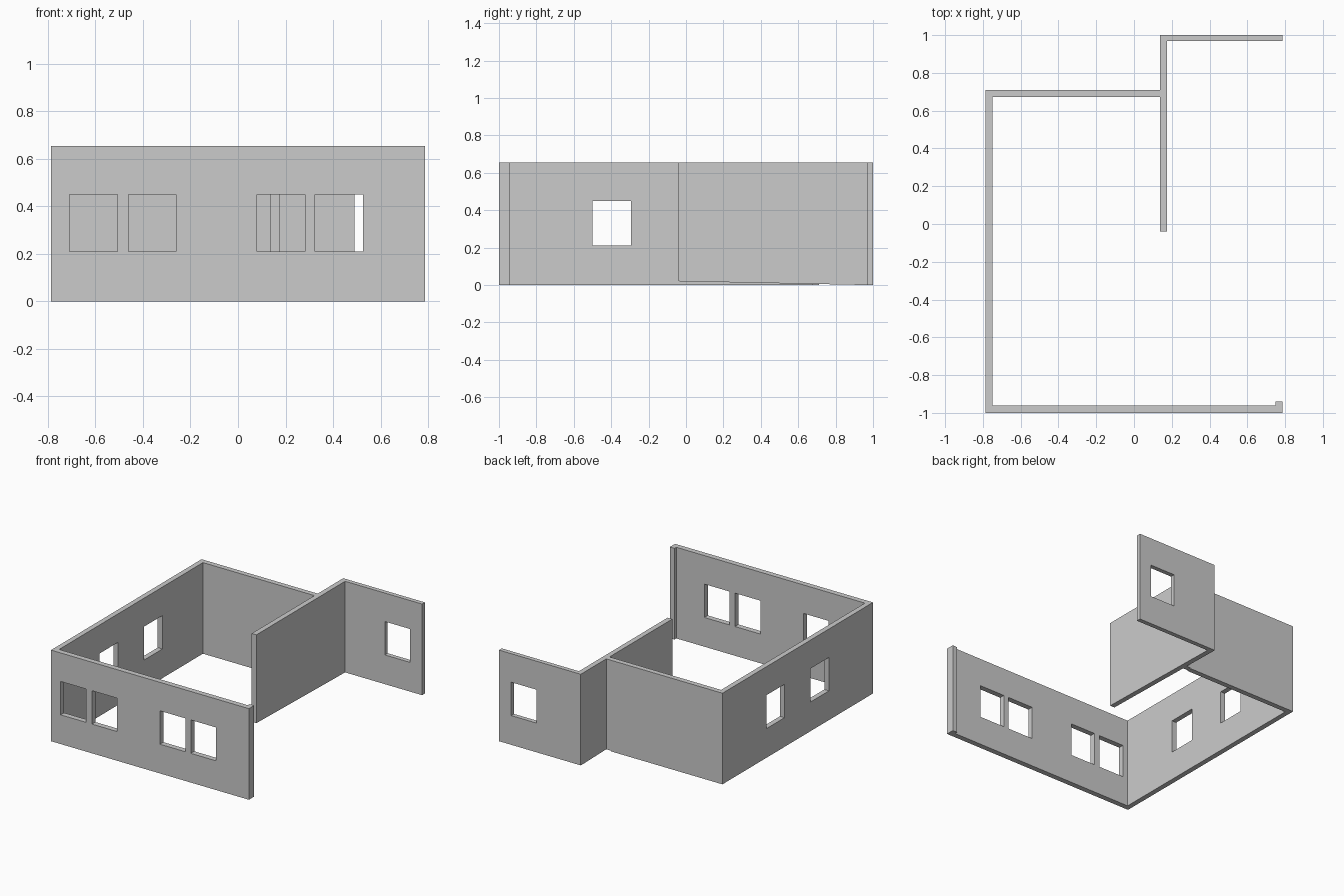
import bpy
import bmesh

if "Cube" in bpy.data.objects:
    bpy.data.objects.remove(bpy.data.objects["Cube"])

H = 0.655                 # wall height
SILL, HEAD = 0.21, 0.45   # window bottom and top
L, R = -0.787, 0.787      # outer left and right
T = 0.037                 # wall thickness


def add_prism(bm, points, direction):
    """Close a planar outline into a solid by extruding it."""
    face = bm.faces.new([bm.verts.new(p) for p in points])
    out = bmesh.ops.extrude_face_region(bm, geom=[face])
    moved = [g for g in out["geom"] if isinstance(g, bmesh.types.BMVert)]
    bmesh.ops.translate(bm, verts=moved, vec=direction)


def make_object(name, bm):
    bmesh.ops.recalc_face_normals(bm, faces=bm.faces)
    mesh = bpy.data.meshes.new(name)
    bm.to_mesh(mesh)
    bm.free()
    obj = bpy.data.objects.new(name, mesh)
    bpy.context.collection.objects.link(obj)
    return obj


# Wall footprint: front wall, left wall, rear wall, partition, rear right wall
plan = [
    (L, -1), (R, -1), (R, -0.94), (R - T, -0.94), (R - T, -0.961),
    (L + T, -0.961), (L + T, 0.673), (0.137, 0.673), (0.137, -0.04),
    (0.174, -0.04), (0.174, 0.968), (R, 0.968), (R, 1), (0.137, 1),
    (0.137, 0.71), (L, 0.71),
]
bm = bmesh.new()
add_prism(bm, [(x, y, 0) for x, y in plan], (0, 0, H))
walls = make_object("house_walls", bm)

# Window openings as x range, y range
openings = [(a, b, -1.05, -0.91) for a, b in
            ((-0.71, -0.508), (-0.462, -0.262), (0.08, 0.283), (0.325, 0.527))]
openings += [(L - 0.05, L + 0.09, a, b) for a, b in ((-0.5, -0.293), (0.005, 0.212))]
openings += [(0.49, 0.69, 0.92, 1.05)]

bm = bmesh.new()
for x0, x1, y0, y1 in openings:
    add_prism(bm, [(x0, y0, SILL), (x1, y0, SILL), (x1, y1, SILL), (x0, y1, SILL)],
              (0, 0, HEAD - SILL))
# Slight upward slope under the free end of the partition
add_prism(bm, [(0.1, -0.1, -0.05), (0.1, 0.96, -0.05), (0.1, 0.96, 0), (0.1, -0.1, 0.0212)],
          (0.11, 0, 0))
cutter = make_object("opening_cutter", bm)
cutter.hide_render = True

# Cut the openings and keep only the finished walls
mod = walls.modifiers.new("openings", "BOOLEAN")
mod.operation = "DIFFERENCE"
mod.solver = "EXACT"
mod.object = cutter
bpy.context.view_layer.objects.active = walls
bpy.ops.object.modifier_apply(modifier=mod.name)
bpy.data.objects.remove(cutter)
